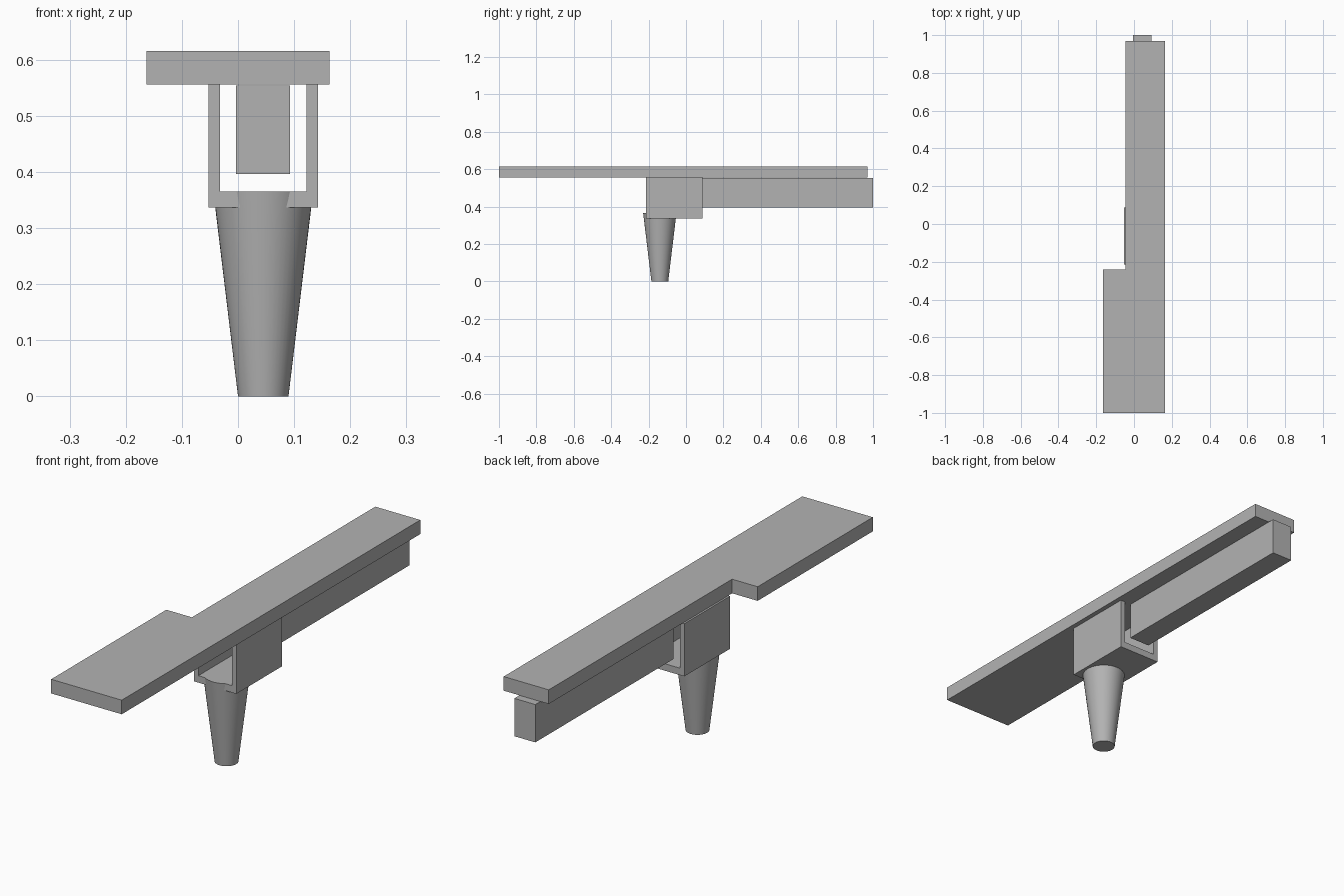
import bpy, bmesh, math
from mathutils import Vector

cube = bpy.data.objects.get("Cube")
if cube:
    bpy.data.objects.remove(cube, do_unlink=True)

# Single plain grey finish
GREY = (0.45, 0.45, 0.45, 1.0)
grey = bpy.data.materials.new("plain_grey")
grey.use_nodes = True
grey.diffuse_color = GREY
grey.node_tree.nodes["Principled BSDF"].inputs["Base Color"].default_value = GREY


def prism(name, outline, offset):
    """Extrude a closed outline of 3D points along offset."""
    bm = bmesh.new()
    face = bm.faces.new([bm.verts.new(p) for p in outline])
    ext = bmesh.ops.extrude_face_region(bm, geom=[face], use_keep_orig=True)
    moved = [g for g in ext["geom"] if isinstance(g, bmesh.types.BMVert)]
    bmesh.ops.translate(bm, verts=moved, vec=Vector(offset))
    bmesh.ops.recalc_face_normals(bm, faces=bm.faces)
    mesh = bpy.data.meshes.new(name)
    bm.to_mesh(mesh)
    bm.free()
    mesh.materials.append(grey)
    obj = bpy.data.objects.new(name, mesh)
    bpy.context.collection.objects.link(obj)
    return obj


deck = 0.556     # underside of the top plate
floor = 0.365    # inside floor of the bracket
centre = 0.045   # x of the bracket, bar and leg

# Top plate: long strip, wider at the front on one side
plate = [(-0.163, -1), (0.163, -1), (0.163, 0.97),
         (-0.045, 0.97), (-0.045, -0.24), (-0.163, -0.24)]
prism("top_plate", [(x, y, deck) for x, y in plate], (0, 0, 0.059))

# U-shaped bracket below the plate
outer, inner, base = 0.098, 0.0775, 0.336
channel = [(-outer, deck), (-outer, base), (outer, base), (outer, deck),
           (inner, deck), (inner, floor), (-inner, floor), (-inner, deck)]
prism("bracket", [(centre + x, -0.215, z) for x, z in channel], (0, 0.302, 0))

# Bar running from the bracket to the back
bar = [(-0.049, 0.396), (0.048, 0.396), (0.048, 0.554), (-0.049, 0.554)]
prism("rear_bar", [(centre + x, 0.087, z) for x, z in bar], (0, 0.913, 0))

# Tapered round leg
bpy.ops.mesh.primitive_cone_add(vertices=48, radius1=0.045, radius2=0.089,
                                depth=floor, location=(centre, -0.14, floor / 2))
leg = bpy.context.object
leg.name = "tapered_leg"
leg.data.materials.append(grey)
bpy.ops.object.shade_smooth_by_angle(angle=math.radians(30))
